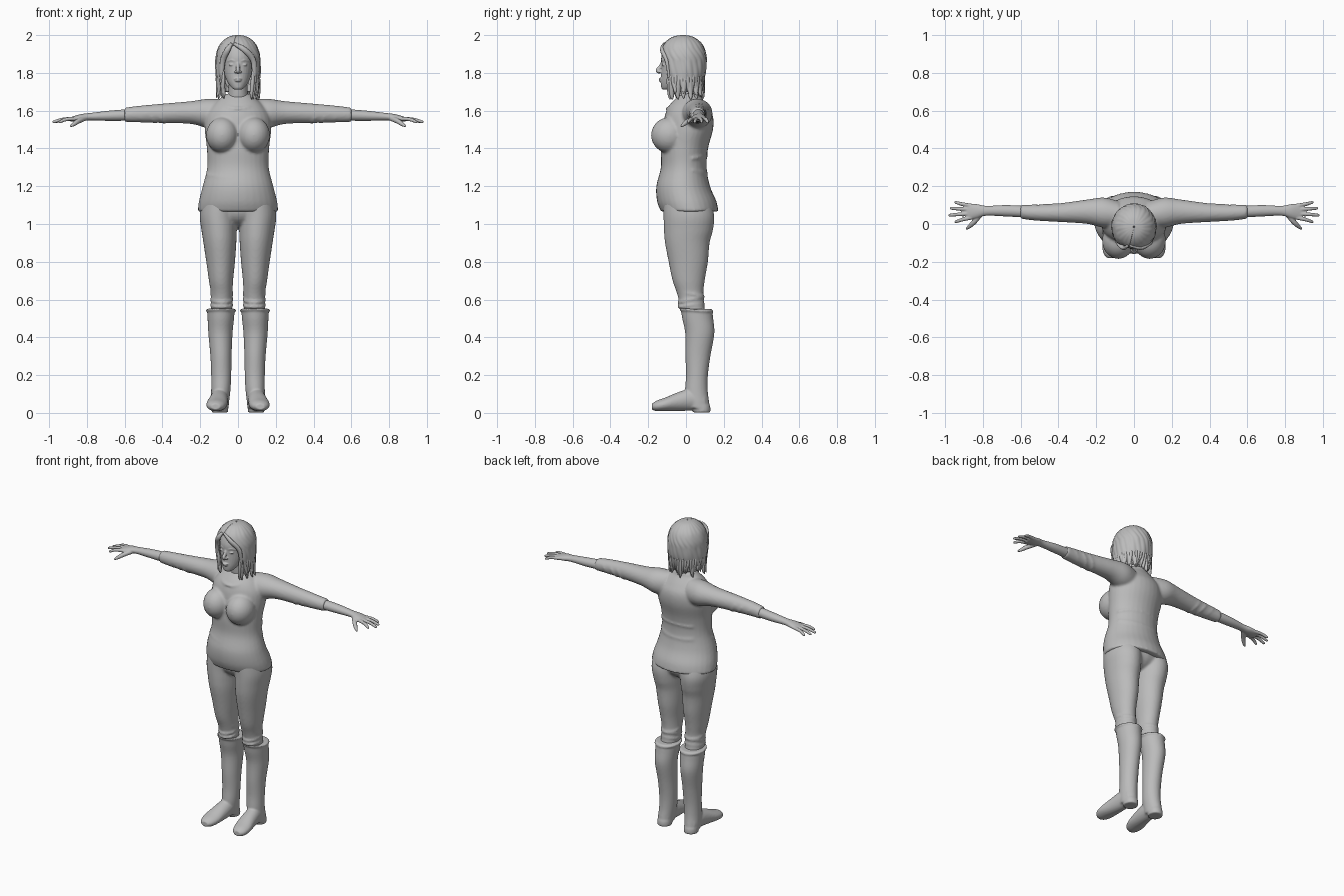
import bpy, bmesh, math, random
from mathutils import Vector, Matrix

random.seed(4)
if "Cube" in bpy.data.objects:
    bpy.data.objects.remove(bpy.data.objects["Cube"])

GREY = (0.5, 0.5, 0.5, 1)
grey = bpy.data.materials.new("plain grey")
grey.diffuse_color = GREY
grey.use_nodes = True
grey.node_tree.nodes["Principled BSDF"].inputs["Base Color"].default_value = GREY


def smooth_rows(rows, n=5):
    """Catmull-Rom interpolation of rows of values."""
    out = []
    last = len(rows) - 1
    for i in range(last):
        a, b, c, d = (rows[max(0, min(last, i + k))] for k in (-1, 0, 1, 2))
        for s in range(n):
            t = s / n
            out.append([q + t / 2 * (r - p + t * (2 * p - 5 * q + 4 * r - w + t * (3 * (q - r) + w - p)))
                        for p, q, r, w in zip(a, b, c, d)])
    return out + [list(rows[-1])]


def skin(bm, rings):
    """Bridge rings of points and cap both ends."""
    loops = [[bm.verts.new(p) for p in ring] for ring in rings]
    count = len(loops[0])
    for lo, hi in zip(loops, loops[1:]):
        for k in range(count):
            m = (k + 1) % count
            bm.faces.new((lo[k], lo[m], hi[m], hi[k]))
    bm.faces.new(loops[0])
    bm.faces.new(loops[-1])


def loft(bm, axis, rows, side=1, sides=32):
    """Elliptical sections: position on axis, two centres, two radii, optional tilt."""
    rings = []
    for row in smooth_rows(rows):
        t, cu, cv, ru, rv = row[:5]
        tilt = row[5] if len(row) > 5 else 0
        ring = []
        for k in range(sides):
            a = math.tau * k / sides
            u, v, w = cu + ru * math.cos(a), cv + rv * math.sin(a), t + tilt * math.sin(a)
            x, y, z = {"x": (w, u, v), "y": (u, w, v), "z": (u, v, w)}[axis]
            ring.append((x * side, y, z))
        rings.append(ring)
    skin(bm, rings)


def tube(bm, pts, side=1, ref=(0, 0, 1), flat=1.0, sides=10):
    """Round tube through points given as x, y, z, radius."""
    rows = smooth_rows(pts, 4)
    rings = []
    for i, row in enumerate(rows):
        p, r = Vector(row[:3]), row[3]
        t = Vector(rows[min(i + 1, len(rows) - 1)][:3]) - Vector(rows[max(i - 1, 0)][:3])
        u = t.cross(Vector(ref)).normalized()
        v = t.cross(u).normalized()
        ring = [p + r * (u * math.cos(a) + v * math.sin(a) * flat)
                for a in (math.tau * k / sides for k in range(sides))]
        rings.append([(q.x * side, q.y, q.z) for q in ring])
    skin(bm, rings)


def ball(bm, centre, radii):
    bmesh.ops.create_uvsphere(bm, u_segments=24, v_segments=16, radius=1,
                              matrix=Matrix.Translation(centre) @ Matrix.Diagonal((*radii, 1)))


def finish(name, bm, voxel=0, relax=3):
    bmesh.ops.recalc_face_normals(bm, faces=bm.faces)
    mesh = bpy.data.meshes.new(name)
    bm.to_mesh(mesh)
    bm.free()
    mesh.materials.append(grey)
    for p in mesh.polygons:
        p.use_smooth = True
    obj = bpy.data.objects.new(name, mesh)
    bpy.context.collection.objects.link(obj)
    if voxel:
        fuse = obj.modifiers.new("fuse", "REMESH")
        fuse.mode = "VOXEL"
        fuse.voxel_size = voxel
        fuse.use_smooth_shade = True
        soft = obj.modifiers.new("soften", "SMOOTH")
        soft.factor = 0.5
        soft.iterations = relax
    return obj


def ellipse_path(cx, cy, cz, rx, ry, rise, r, start=0, end=360, n=24):
    """Points around a tilted ellipse, for rims and folds."""
    angles = [math.radians(start + (end - start) * i / n) for i in range(n + 1)]
    return [(cx + rx * math.cos(a), cy + ry * math.sin(a), cz + rise * math.sin(a), r) for a in angles]


# Sweater: torso, bust, sleeves, collar and folds
bm = bmesh.new()
loft(bm, "z", [(1.065, 0, .02, .213, .152, -.04), (1.12, 0, .004, .207, .157, -.02),
               (1.2, 0, -.015, .187, .142), (1.3, 0, -.012, .163, .121),
               (1.4, 0, -.008, .165, .125), (1.5, 0, .01, .176, .133),
               (1.57, 0, .015, .17, .128), (1.62, 0, .012, .14, .106),
               (1.66, 0, .015, .1, .075), (1.69, 0, .02, .06, .05)])
for s in (1, -1):
    ball(bm, (s * .083, -.088, 1.47), (.086, .097, .095))
    loft(bm, "x", [(.08, .05, 1.58, .07, .08), (.16, .06, 1.585, .08, .078), (.25, .065, 1.59, .064, .06),
                   (.4, .06, 1.586, .049, .051), (.52, .06, 1.582, .042, .044),
                   (.6, .065, 1.578, .037, .038)], s)
    # sleeve creases
    for x, r in ((.42, .051), (.47, .048), (.53, .044)):
        tube(bm, [(x + .03 * math.sin(a), .06 + r * .9 * math.cos(a), 1.583 + r * .93 * math.sin(a), .006)
                  for a in (math.radians(20 * k - 160) for k in range(10))], s, ref=(1, 0, 0))
tube(bm, ellipse_path(0, -.013, 1.648, .088, .087, .038, .008))
for z, rise in ((1.25, .015), (1.29, -.02), (1.34, .02)):
    tube(bm, ellipse_path(0, -.012, z, .162, .119, rise, .008, 20, 130, 10))
tube(bm, ellipse_path(0, -.012, 1.265, .168, .127, .02, .008, 190, 260, 8))
finish("sweater", bm, .008, 4)

# Trousers: pelvis, legs and knee creases
bm = bmesh.new()
ball(bm, (0, .015, 1.08), (.17, .125, .1))
for s in (1, -1):
    loft(bm, "z", [(1.15, .09, 0, .1, .12), (1.05, .103, .015, .1, .134), (.97, .1, .013, .094, .13),
                   (.9, .096, .007, .087, .118), (.8, .092, .012, .076, .104), (.7, .09, .014, .064, .085),
                   (.62, .086, .024, .057, .068), (.5, .09, .045, .056, .062)], s)
    for z, rise in ((.6, .015), (.63, -.015), (.57, .01)):
        tube(bm, ellipse_path(.086, .027, z, .055, .065, rise, .007), s)
finish("trousers", bm, .008)

for s, side in ((1, "left"), (-1, "right")):
    # Boot: shaft, foot, heel and top rim
    bm = bmesh.new()
    loft(bm, "z", [(.55, .09, .055, .073, .083), (.5, .091, .062, .07, .082), (.42, .093, .073, .064, .077),
                   (.3, .09, .063, .056, .066), (.2, .089, .058, .053, .058), (.12, .091, .055, .051, .06),
                   (.06, .095, .06, .048, .062), (.025, .096, .068, .046, .058)], s)
    loft(bm, "y", [(.1, .096, .06, .04, .045), (.03, .098, .07, .046, .058), (-.04, .104, .06, .051, .05),
                   (-.11, .113, .045, .055, .036), (-.155, .117, .037, .045, .028),
                   (-.18, .118, .033, .025, .016)], s)
    loft(bm, "z", [(.002, .096, .083, .043, .045), (.02, .096, .083, .044, .047), (.04, .096, .08, .044, .047)], s)
    tube(bm, ellipse_path(.09, .055, .543, .073, .083, -.006, .007), s)
    finish(side + "_boot", bm, .006)

    # Forearm, palm, fingers and thumb
    bm = bmesh.new()
    loft(bm, "x", [(.57, .065, 1.578, .031, .031), (.68, .07, 1.573, .03, .027), (.78, .07, 1.568, .026, .02),
                   (.83, .068, 1.563, .037, .019), (.87, .066, 1.557, .042, .014),
                   (.89, .066, 1.554, .036, .01)], s)
    for y0, x1, y1 in ((.034, .95, .012), (.055, .982, .047), (.077, .974, .083), (.097, .95, .114)):
        tube(bm, [(.86, y0, 1.558, .011), ((.87 + x1) / 2, (y0 + y1) / 2, 1.554, .01),
                  (x1 - .008, y1, 1.541, .008), (x1, y1, 1.538, .004)], s)
    tube(bm, [(.81, .055, 1.56, .014), (.845, .012, 1.545, .014), (.87, -.012, 1.528, .011),
              (.888, -.026, 1.516, .005)], s)
    finish(side + "_hand", bm, .004, 2)

# Head: neck, skull, nose, lips, eyes and brows
bm = bmesh.new()
loft(bm, "z", [(1.62, 0, .02, .065, .06), (1.68, 0, .006, .052, .056), (1.74, 0, 0, .049, .055),
               (1.79, 0, 0, .05, .06)])
loft(bm, "z", [(1.712, 0, -.105, .02, .018), (1.722, 0, -.095, .034, .035), (1.75, 0, -.068, .055, .066),
               (1.79, 0, -.045, .071, .088), (1.84, 0, -.033, .08, .098), (1.89, 0, -.03, .084, .1),
               (1.94, 0, -.025, .07, .085), (1.97, 0, -.02, .04, .05)])
tube(bm, [(0, -.122, 1.858, .008), (0, -.138, 1.83, .01), (0, -.15, 1.812, .011), (0, -.138, 1.799, .006)],
     ref=(1, 0, 0))
for z, w in ((1.767, .021), (1.758, .018)):
    ball(bm, (0, -.131, z), (w, .014, .006))
ball(bm, (0, -.116, 1.727), (.018, .016, .014))
for s in (1, -1):
    ball(bm, (s * .011, -.138, 1.806), (.009, .01, .007))
    ball(bm, (s * .033, -.117, 1.843), (.016, .011, .007))
    tube(bm, [(.014, -.126, 1.861, .005), (.034, -.121, 1.868, .005), (.056, -.104, 1.861, .003)], s)
finish("head", bm, .0035, 2)


# Hair: grooved shell, open over the face
def shell_point(angle, rx, ry, z, scale=1):
    return (rx * scale * math.sin(angle), -.016 - ry * scale * math.cos(angle), z)


bm = bmesh.new()
columns = 96
grid = []
for z, rx, ry in smooth_rows([(1.996, .004, .004), (1.985, .05, .055), (1.95, .09, .097), (1.9, .11, .117),
                              (1.85, .114, .119), (1.8, .114, .114), (1.75, .108, .1), (1.7, .095, .09)]):
    gap = math.radians(45) * max(0, min(1, (1.945 - z) / .07)) ** .7
    shift = -.25 * max(0, min(1, (z - 1.87) / .06))
    line = []
    for k in range(columns + 1):
        a = gap + (math.tau - 2 * gap) * k / columns
        groove = 1 + .012 * math.sin(22 * a + 40 * z) + .008 * math.sin(9 * a - 25 * z)
        line.append(bm.verts.new(shell_point(a + shift, rx, ry, z, groove)))
    grid.append(line)
for lo, hi in zip(grid, grid[1:]):
    for k in range(columns):
        bm.faces.new((lo[k], lo[k + 1], hi[k + 1], hi[k]))
shell = finish("hair_shell", bm)
thick = shell.modifiers.new("thickness", "SOLIDIFY")
thick.thickness = .01
thick.offset = 0

# Hair: curled locks around the ends and a fringe on each side of the parting
bm = bmesh.new()
for k in range(34):
    a = math.radians(46 + 268 * k / 33)
    flare = random.uniform(.98, 1.2)
    drop = random.uniform(1.655, 1.7)
    bend = a + random.uniform(-.15, .15)
    tube(bm, [(*shell_point(a, .11, .108, 1.82), .007), (*shell_point(a, .108, .103, 1.76), .015),
              (*shell_point(bend, .1, .095, drop + .03, (1 + flare) / 2), .013),
              (*shell_point(bend, .1, .092, drop, flare), .003)], ref=(1, .2, 0), flat=.7, sides=8)
for s in (1, -1):
    tube(bm, [(-.028 + s * .006, -.115, 1.955, .008), (-.01 + s * .045, -.127, 1.922, .015),
              (s * .079, -.104, 1.87, .015), (s * .086, -.093, 1.81, .012), (s * .09, -.085, 1.74, .004)],
         ref=(0, 1, 0), flat=.7)
finish("hair_locks", bm)
